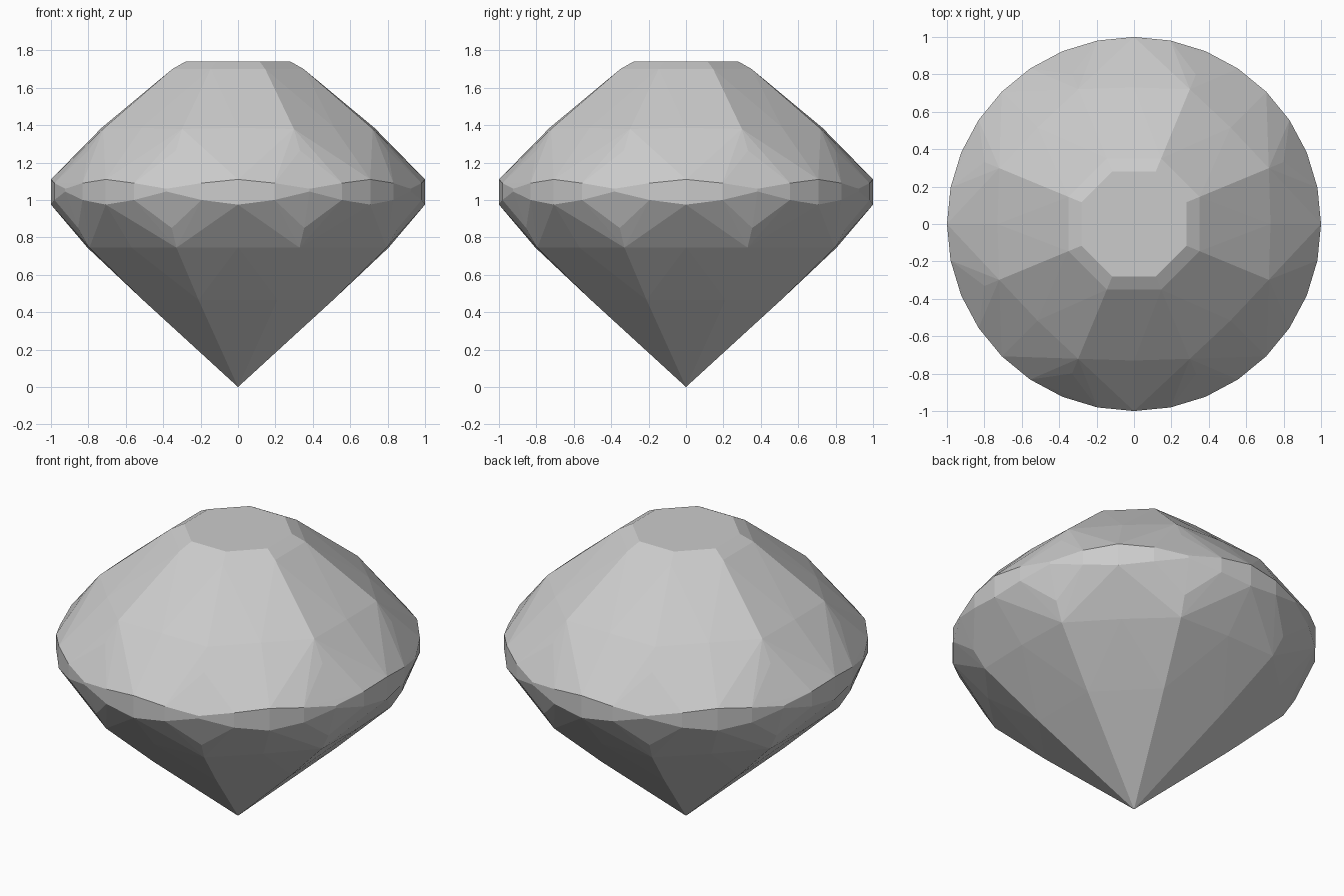
import bpy
import bmesh
from math import cos, sin, pi, radians

cube = bpy.data.objects.get("Cube")
if cube:
    bpy.data.objects.remove(cube, do_unlink=True)

# Stone colour
stone = bpy.data.materials.new("pale_grey_stone")
stone.use_nodes = True
grey = (0.6, 0.6, 0.6, 1.0)
stone.diffuse_color = grey
stone.node_tree.nodes["Principled BSDF"].inputs["Base Color"].default_value = grey

MAIN, HALF, QUARTER = 0.0, pi / 8, pi / 16
bm = bmesh.new()


def ring(radius, height, *offsets):
    """Eight corners of a facet ring for each angular offset."""
    for offset in offsets:
        for i in range(8):
            angle = i * pi / 4 + offset
            bm.verts.new((radius * cos(angle), radius * sin(angle), height))


# Crown: table, bezel and star corners
ring(0.303, 1.74, HALF)
ring(0.38, 1.70, HALF)
ring(0.78, 1.38, HALF)
ring(0.73, 1.385, MAIN)
ring(0.865, 1.265, HALF)

# Girdle: scalloped upper and lower edges
ring(1.0, 1.11, MAIN)
ring(1.0, 1.09, QUARTER, -QUARTER)
ring(1.0, 1.06, HALF)
ring(1.0, 1.045, HALF)
ring(1.0, 1.0, QUARTER, -QUARTER)
ring(1.0, 0.975, MAIN)

# Pavilion: facet corners down to the point
ring(0.925, 0.85, HALF)
ring(0.86, 0.745, HALF)
ring(0.805, 0.745, MAIN)
ring(0.55, 0.465, HALF)
bm.verts.new((0, 0, 0))

# Wrap the corners in flat facets and merge coplanar triangles
bmesh.ops.convex_hull(bm, input=bm.verts[:])
bmesh.ops.dissolve_limit(bm, angle_limit=radians(0.5), verts=bm.verts[:], edges=bm.edges[:])
bmesh.ops.recalc_face_normals(bm, faces=bm.faces[:])

mesh = bpy.data.meshes.new("cut_gemstone")
bm.to_mesh(mesh)
bm.free()
mesh.materials.append(stone)
gem = bpy.data.objects.new("cut_gemstone", mesh)
bpy.context.collection.objects.link(gem)
